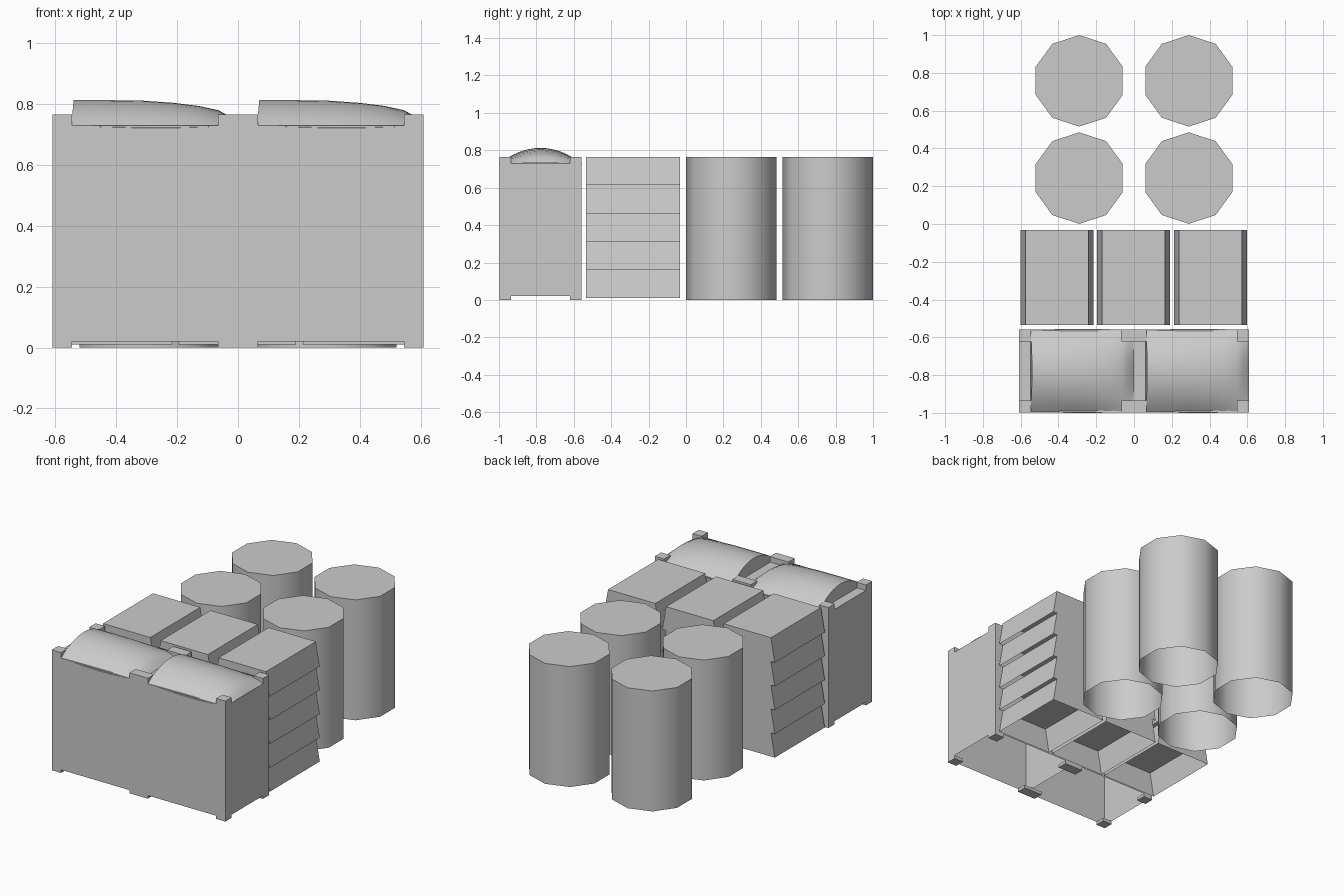
import bpy, bmesh, math

if "Cube" in bpy.data.objects:
    bpy.data.objects.remove(bpy.data.objects["Cube"])


def finish(name, verts, faces, smooth=None):
    me = bpy.data.meshes.new(name)
    me.from_pydata(verts, [], faces)
    me.update()
    ob = bpy.data.objects.new(name, me)
    bpy.context.collection.objects.link(ob)
    if smooth:
        bpy.ops.object.select_all(action='DESELECT')
        ob.select_set(True)
        bpy.context.view_layer.objects.active = ob
        bpy.ops.object.shade_smooth_by_angle(angle=math.radians(smooth))
    return ob


def frustum(name, bottom, top, z0, z1, open_bottom=True, smooth=None):
    """Loft between two outlines of equal length, capped on top."""
    n = len(bottom)
    verts = [(x, y, z0) for x, y in bottom] + [(x, y, z1) for x, y in top]
    faces = [(i, (i + 1) % n, n + (i + 1) % n, n + i) for i in range(n)]
    faces.append(tuple(range(n, 2 * n)))
    if not open_bottom:
        faces.append(tuple(reversed(range(n))))
    return finish(name, verts, faces, smooth)


def rect(x0, x1, y0, y1):
    return [(x0, y0), (x1, y0), (x1, y1), (x0, y1)]


# Ten-sided barrels, open underneath
R = 0.242
for cx in (-0.29, 0.29):
    for cy in (0.243, 0.758):
        ring = [(cx + R * math.sin(-i * math.pi / 5), cy + R * math.cos(i * math.pi / 5))
                for i in range(10)]
        frustum("barrel", ring, ring, 0, 0.765, smooth=40)

# Three stacks of five tapered tubs, open underneath
for cx in (-0.408, -0.003, 0.405):
    for k in range(5):
        z = 0.01 + 0.151 * k
        frustum("tub", rect(cx - 0.193, cx + 0.193, -0.535, -0.033),
                rect(cx - 0.166, cx + 0.166, -0.535, -0.033), z, z + 0.151)

# Two bins with corner blocks and a bulging cover
Y0, Y1, YC = -0.998, -0.558, -0.778
LID, SILL = 0.73, 0.02
profile = [(0.062, 0.083), (0.18, 0.083), (0.30, 0.081), (0.40, 0.074), (0.48, 0.064),
           (0.545, 0.050), (0.575, 0.034), (0.608, 0.001)]
for bx in (-0.61, 0.0):
    outline = rect(bx, bx + 0.61, Y0, Y1)
    frustum("bin_shell", outline, outline, SILL, LID)

    for x in (bx, bx + 0.545):
        for y in (Y0, Y1 - 0.063):
            block = rect(x, x + 0.065, y, y + 0.063)
            frustum("corner_block", block, block, LID, 0.765, False)
            frustum("foot", block, block, 0.0, SILL, False)

    # Cover: arched cross-sections lofted along x
    M = 12
    verts, faces = [], []
    for j, (px, h) in enumerate(profile):
        sag = max(0.0, math.sin(math.pi * (px - 0.062) / 0.546))
        for i in range(M + 1):
            t = -1 + 2 * i / M
            y = YC + t * (0.2185 + 0.0035 * sag)
            z = LID + h * (1 - t * t) - 0.009 * sag * t ** 8
            x = bx + px + (0.008 * (1 - t * t) if j == 0 else 0)
            verts.append((x, y, z))
    for j in range(len(profile) - 1):
        for i in range(M):
            a = j * (M + 1) + i
            faces.append((a, a + M + 1, a + M + 2, a + 1))
    faces.append(tuple(range(M + 1)))
    finish("bin_cover", verts, faces, smooth=50)
